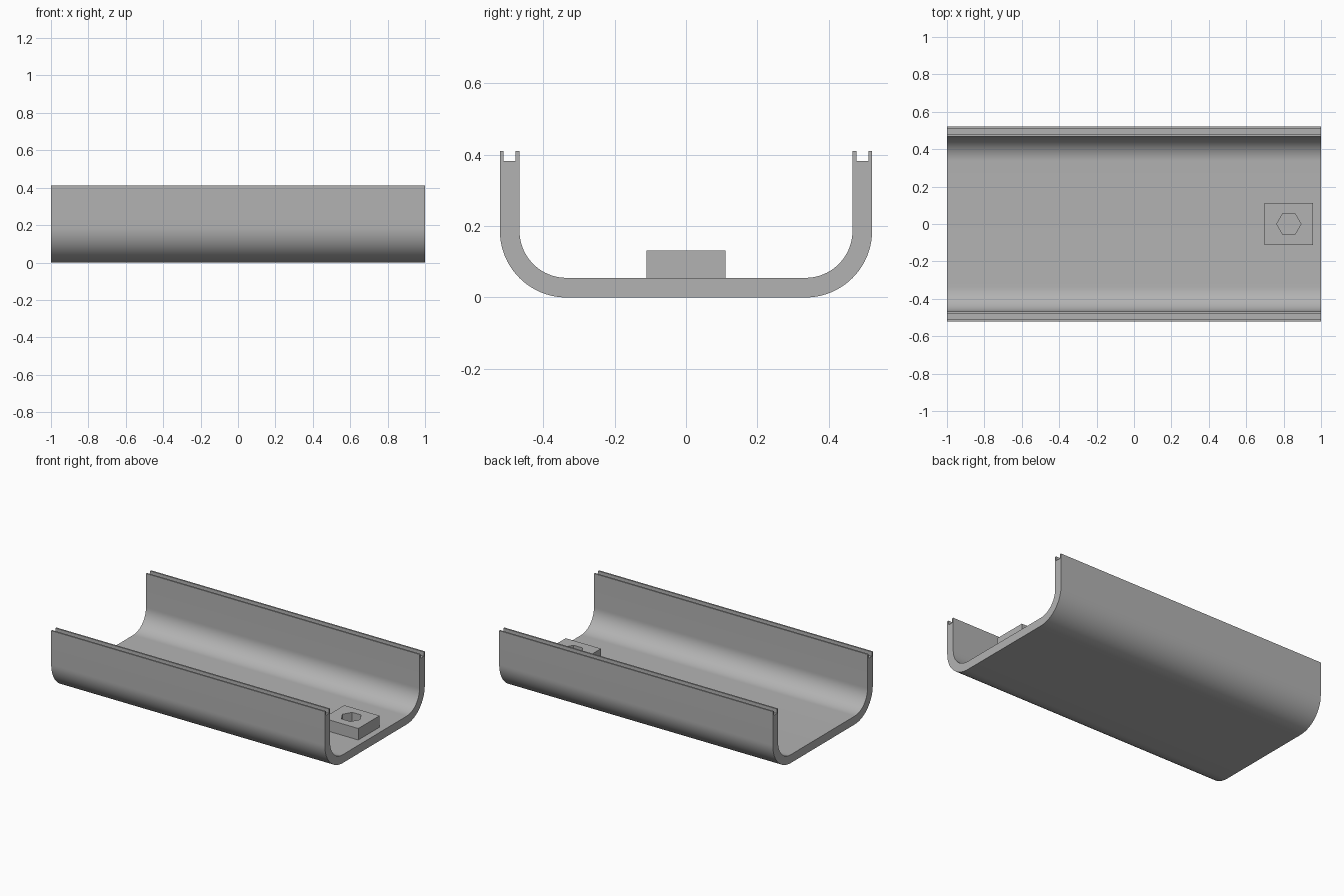
import bpy, bmesh
from math import sin, cos, pi, radians

cube = bpy.data.objects.get("Cube")
if cube:
    bpy.data.objects.remove(cube, do_unlink=True)

GREY = (0.45, 0.45, 0.45, 1)
mat = bpy.data.materials.new("plain grey")
mat.use_nodes = True
mat.diffuse_color = GREY
mat.node_tree.nodes["Principled BSDF"].inputs["Base Color"].default_value = GREY

LENGTH = 2.0
HALF, INNER = 0.522, 0.467      # outer and inner half width
FLOOR, TOP = 0.055, 0.411       # floor thickness and wall height
BEND_Y, BEND_Z = 0.335, 0.187   # centre of the corner bends
LIP, GROOVE_Z = 0.0105, 0.382
SEGMENTS = 20


def finish(name, bm):
    bmesh.ops.recalc_face_normals(bm, faces=bm.faces)
    mesh = bpy.data.meshes.new(name)
    bm.to_mesh(mesh)
    bm.free()
    mesh.materials.append(mat)
    obj = bpy.data.objects.new(name, mesh)
    bpy.context.collection.objects.link(obj)
    return obj


def bend(ry, rz):
    """Quarter bend from the floor up to the wall."""
    angles = [pi / 2 * i / SEGMENTS for i in range(SEGMENTS + 1)]
    return [(BEND_Y + ry * sin(a), BEND_Z - rz * cos(a)) for a in angles]


def extrude_face(bm, faces, vec):
    geom = bmesh.ops.extrude_face_region(bm, geom=faces)["geom"]
    moved = [g for g in geom if isinstance(g, bmesh.types.BMVert)]
    bmesh.ops.translate(bm, verts=moved, vec=vec)


# Rounded channel with a groove along the top of each wall
outer = bend(HALF - BEND_Y, BEND_Z)
inner = bend(INNER - BEND_Y, BEND_Z - FLOOR)
rim = [(HALF, TOP), (HALF - LIP, TOP), (HALF - LIP, GROOVE_Z),
       (INNER + LIP, GROOVE_Z), (INNER + LIP, TOP), (INNER, TOP)]
half = outer + rim + inner[::-1]
profile = half + [(-y, z) for y, z in reversed(half)]
bm = bmesh.new()
face = bm.faces.new([bm.verts.new((-LENGTH / 2, y, z)) for y, z in profile])
extrude_face(bm, [face], (LENGTH, 0, 0))
channel = finish("channel", bm)
bpy.context.view_layer.objects.active = channel
channel.select_set(True)
bpy.ops.object.shade_smooth_by_angle(angle=radians(30))

# Mounting block with a hexagonal socket open down to the floor
CX, HX, HY, HEX_R = 0.828, 0.129, 0.111, 0.065
BASE, BLOCK_TOP = FLOOR - 0.005, 0.131
square = [(CX + sx * HX, sy * HY) for sx, sy in ((-1, -1), (1, -1), (1, 1), (-1, 1))]
hexagon = [(CX + HEX_R * cos(i * pi / 3), HEX_R * sin(i * pi / 3)) for i in range(6)]
bm = bmesh.new()
edges = []
for loop in (square, hexagon):
    verts = [bm.verts.new((x, y, BASE)) for x, y in loop]
    edges += [bm.edges.new((verts[i - 1], verts[i])) for i in range(len(verts))]
bmesh.ops.triangle_fill(bm, edges=edges, use_beauty=True, normal=(0, 0, 1))
extrude_face(bm, bm.faces[:], (0, 0, BLOCK_TOP - BASE))
finish("socket_block", bm)
